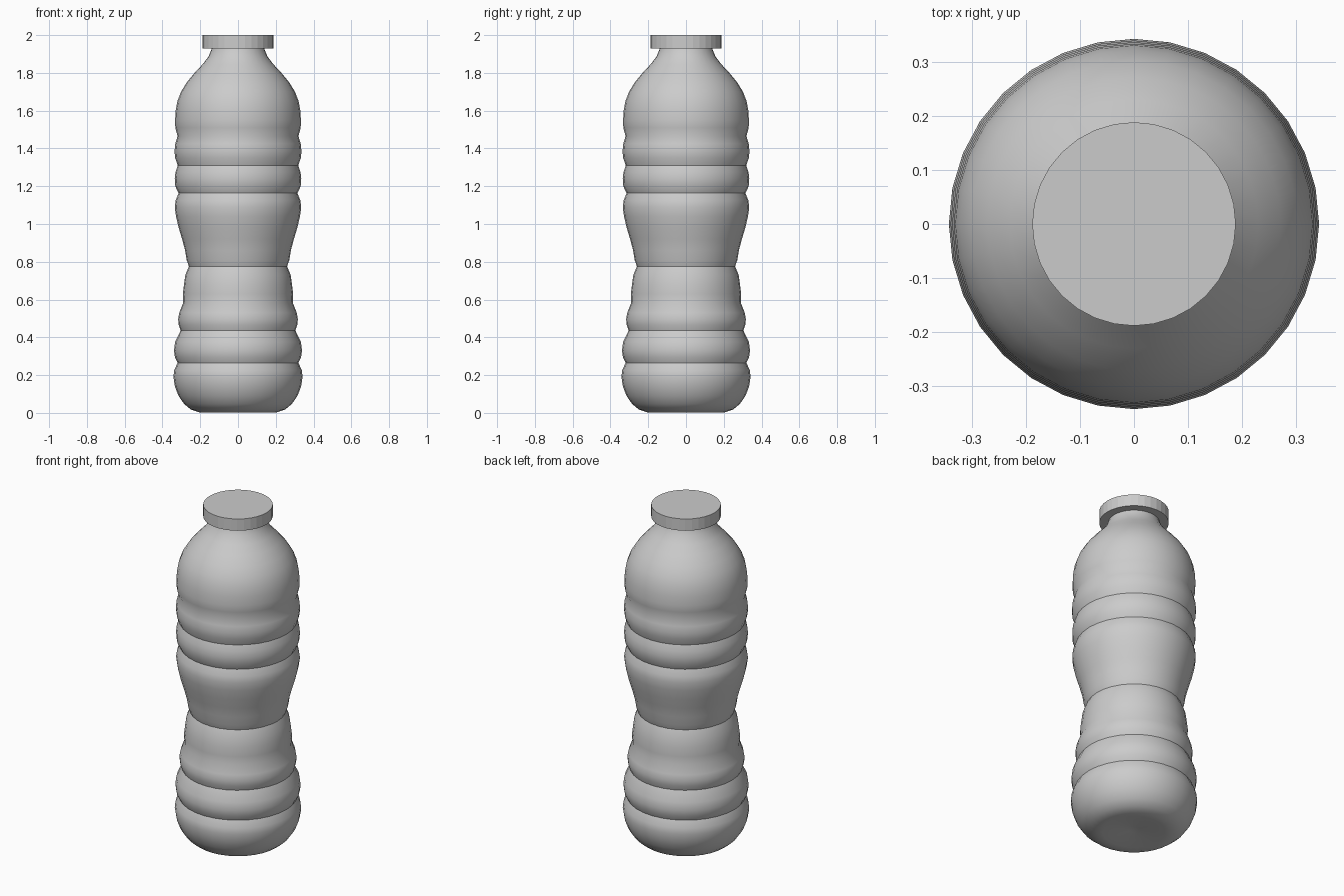
import bpy, bmesh, math

SIDES = 32


def lathe(name, profile, smooth_angle):
    """Revolve (radius, z) points around z; radius 0 becomes a pole."""
    bm = bmesh.new()
    rings = []
    for r, z in profile:
        n = SIDES if r > 0 else 1
        rings.append([bm.verts.new((r * math.cos(2 * math.pi * i / SIDES),
                                    r * math.sin(2 * math.pi * i / SIDES), z))
                      for i in range(n)])
    for a, b in zip(rings, rings[1:]):
        for i in range(SIDES):
            j = (i + 1) % SIDES
            quad = [a[i % len(a)], a[j % len(a)], b[j % len(b)], b[i % len(b)]]
            bm.faces.new(list(dict.fromkeys(quad)))
    bmesh.ops.recalc_face_normals(bm, faces=bm.faces[:])
    for f in bm.faces:
        f.smooth = smooth_angle > 0
    for e in bm.edges:
        if e.is_manifold and e.calc_face_angle(0) > smooth_angle:
            e.smooth = False
    mesh = bpy.data.meshes.new(name)
    bm.to_mesh(mesh)
    bm.free()
    obj = bpy.data.objects.new(name, mesh)
    bpy.context.collection.objects.link(obj)
    return obj


# Slightly dished base and rounded foot
base = [(0, 0.02), (0.03, 0.016), (0.11, 0.01), (0.17, 0.003), (0.205, 0.003),
        (0.25, 0.018), (0.285, 0.047), (0.315, 0.09), (0.334, 0.14),
        (0.342, 0.19), (0.338, 0.225), (0.32, 0.265)]
# Lower ribs up to the grip waist
lower_ribs = [(0.334, 0.295), (0.339, 0.33), (0.333, 0.375), (0.304, 0.436),
              (0.314, 0.465), (0.317, 0.495), (0.311, 0.53), (0.29, 0.584),
              (0.292, 0.63), (0.286, 0.68), (0.279, 0.73), (0.26, 0.776)]
# Flared middle and upper ribs
upper_ribs = [(0.272, 0.81), (0.28, 0.86), (0.296, 0.92), (0.314, 0.98),
              (0.328, 1.04), (0.335, 1.09), (0.33, 1.125), (0.315, 1.163),
              (0.332, 1.2), (0.335, 1.24), (0.331, 1.275), (0.319, 1.31),
              (0.333, 1.35), (0.336, 1.385), (0.332, 1.425), (0.32, 1.465)]
# Shoulder and neck
shoulder = [(0.332, 1.51), (0.333, 1.55), (0.33, 1.6), (0.321, 1.65),
            (0.302, 1.7), (0.271, 1.75), (0.23, 1.8), (0.188, 1.845),
            (0.157, 1.885), (0.142, 1.92), (0.137, 1.94)]
lathe("bottle_body", base + lower_ribs + upper_ribs + shoulder, math.radians(38))

# Flat-faceted screw cap
lathe("cap", [(0, 1.93), (0.188, 1.93), (0.188, 2.0), (0, 2.0)], 0)
